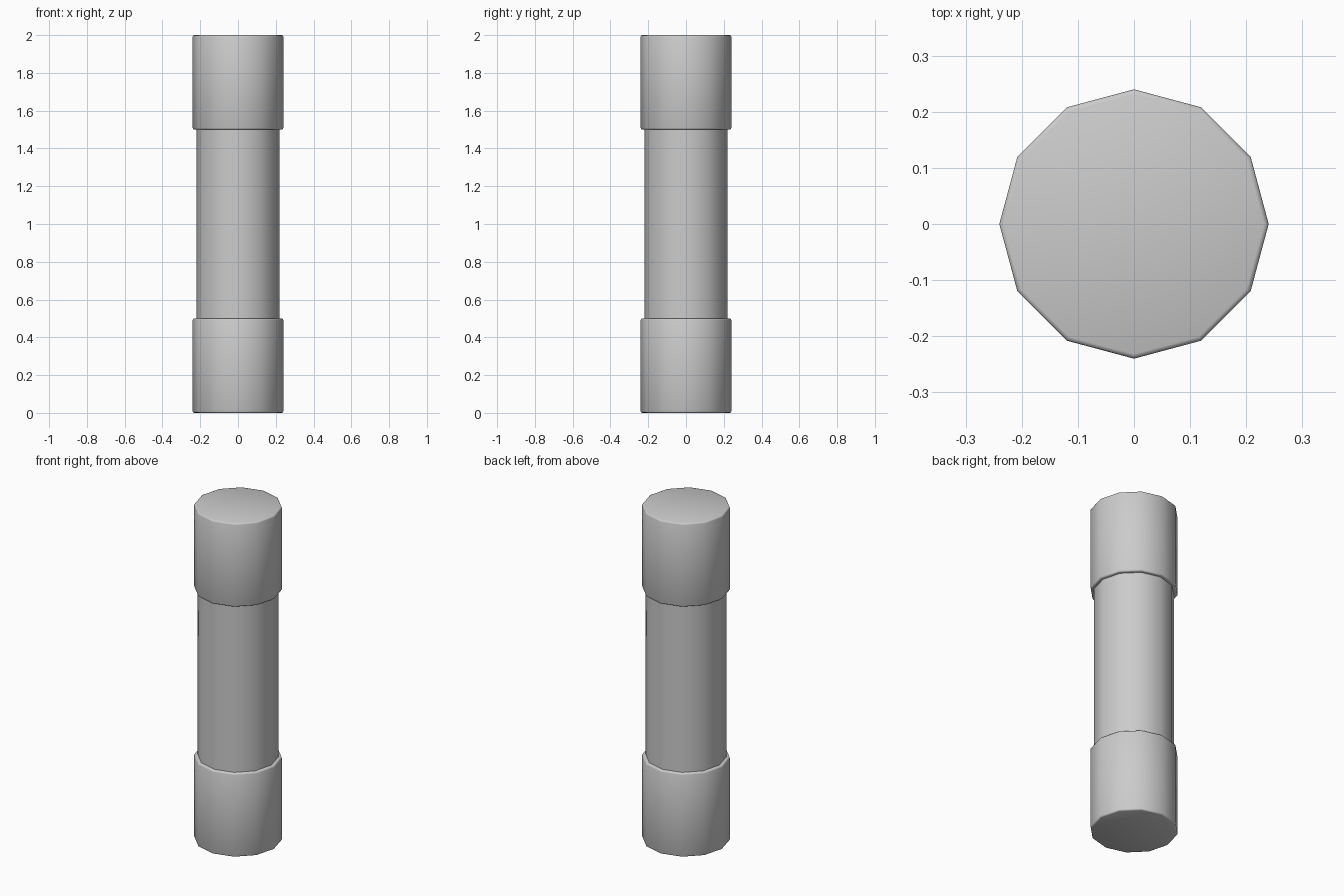
import bpy, bmesh, math
from mathutils import Matrix

if "Cube" in bpy.data.objects:
    bpy.data.objects.remove(bpy.data.objects["Cube"])

SIDES = 12


def cylinder(name, radius, z0, z1, bevel=0.0):
    """Twelve-sided upright cylinder, optionally with softened rims."""
    bm = bmesh.new()
    bmesh.ops.create_cone(bm, cap_ends=True, segments=SIDES, radius1=radius,
                          radius2=radius, depth=z1 - z0,
                          matrix=Matrix.Translation((0, 0, (z0 + z1) / 2)))
    if bevel:
        rims = [e for e in bm.edges
                if abs(e.verts[0].co.z - e.verts[1].co.z) < 1e-5]
        bmesh.ops.bevel(bm, geom=rims, offset=bevel, segments=2,
                        profile=0.5, affect='EDGES')
    mesh = bpy.data.meshes.new(name)
    bm.to_mesh(mesh)
    bm.free()
    obj = bpy.data.objects.new(name, mesh)
    bpy.context.collection.objects.link(obj)
    bpy.ops.object.select_all(action='DESELECT')
    obj.select_set(True)
    bpy.context.view_layer.objects.active = obj
    bpy.ops.object.shade_smooth_by_angle(angle=math.radians(50))
    return obj


# Slim tube between the end caps
cylinder("tube_body", 0.22, 0.47, 1.53)

# Wider end caps with softened rims
cylinder("bottom_cap", 0.24, 0.0, 0.5, bevel=0.008)
cylinder("top_cap", 0.24, 1.5, 2.0, bevel=0.008)
